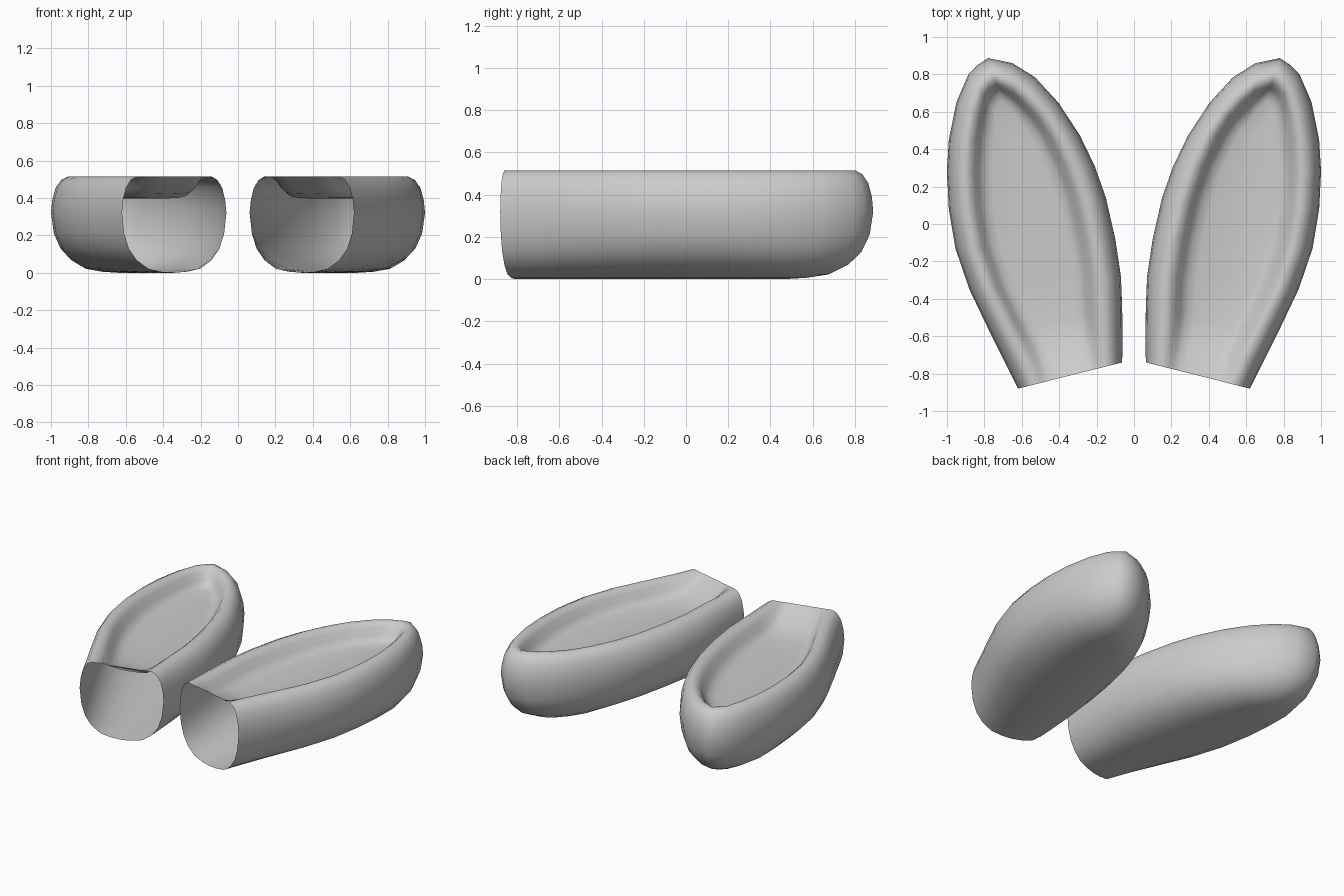
import bpy
import bmesh
from mathutils import Vector

if "Cube" in bpy.data.objects:
    bpy.data.objects.remove(bpy.data.objects["Cube"])

mat = bpy.data.materials.new("plain_grey")
mat.use_nodes = True
colour = (0.6, 0.6, 0.6, 1)
mat.diffuse_color = colour
mat.node_tree.nodes["Principled BSDF"].inputs["Base Color"].default_value = colour

# Plan outline from the open front to the tip: inner edge and outer edge
INNER = [(.063, -.74), (.062, -.6), (.063, -.45), (.07, -.28), (.1, -.08), (.15, .14),
         (.21, .31), (.29, .475), (.405, .65), (.53, .785), (.65, .86)]
OUTER = [(.62, -.88), (.69, -.74), (.77, -.58), (.88, -.35), (.955, -.13), (.99, .08),
         (1, .28), (.99, .45), (.95, .65), (.885, .8), (.835, .85)]
TIP = (.78, .887)
LAST_SPINE = 7  # the midline stops here, the tip fans out from it

# Section: rim as (inset from edge, height), belly as (fraction from midline, height)
FLOOR, TOP = .397, .515
RIM = [(.24, .4), (.2, .41), (.17, .44), (.145, .485), (.118, .51), (.09, .515),
       (.055, .497), (.025, .455), (.007, .39), (0, .32)]
BELLY = [(.96, .21), (.87, .13), (.72, .068), (.5, .022), (.25, .006)]
RECESS = {0: 0, 1: .8}  # the hollow fades out at the open front


def section(edge, spine, depth, widen):
    """One row of points from the recess floor over the rim to the underside."""
    half = (edge - spine).length
    scale = min(widen, half / .32)
    row = [(spine.x, spine.y, TOP + (FLOOR - TOP) * depth)]
    for inset, z in RIM:
        p = edge.lerp(spine, inset * scale / half)
        if inset > .09:
            z = TOP + (z - TOP) * depth
        row.append((p.x, p.y, z))
    for t, z in BELLY:
        p = spine.lerp(edge, t)
        row.append((p.x, p.y, z))
    row.append((spine.x, spine.y, 0))
    return row


def build_ear(name, side):
    inner, outer = [[Vector(p) for p in pts] for pts in (INNER, OUTER)]
    spine = [(a + b) / 2 for a, b in zip(inner, outer)]
    spine = [spine[min(i, LAST_SPINE)] for i in range(len(spine))]
    rows = [section(p, s, RECESS.get(i, 1), 1.1)
            for i, (p, s) in enumerate(zip(inner, spine))]
    rows.append(section(Vector(TIP), spine[-1], 1, 1))
    rows += [section(p, s, RECESS.get(i, 1), 1)
             for i, (p, s) in enumerate(zip(outer, spine))][::-1]

    bm = bmesh.new()
    grid = [[bm.verts.new((x * side, y, z)) for x, y, z in row] for row in rows]
    for a, b in zip(grid, grid[1:]):
        for j in range(len(a) - 1):
            quad = [a[j], b[j], b[j + 1], a[j + 1]]
            bm.faces.new(quad if side > 0 else quad[::-1])
    # Weld both halves along the midline
    bmesh.ops.remove_doubles(bm, verts=bm.verts, dist=.0005)
    for f in bm.faces:
        f.smooth = True
    mesh = bpy.data.meshes.new(name)
    bm.to_mesh(mesh)
    bm.free()
    mesh.materials.append(mat)
    ear = bpy.data.objects.new(name, mesh)
    bpy.context.collection.objects.link(ear)


build_ear("left_ear", 1)
build_ear("right_ear", -1)
